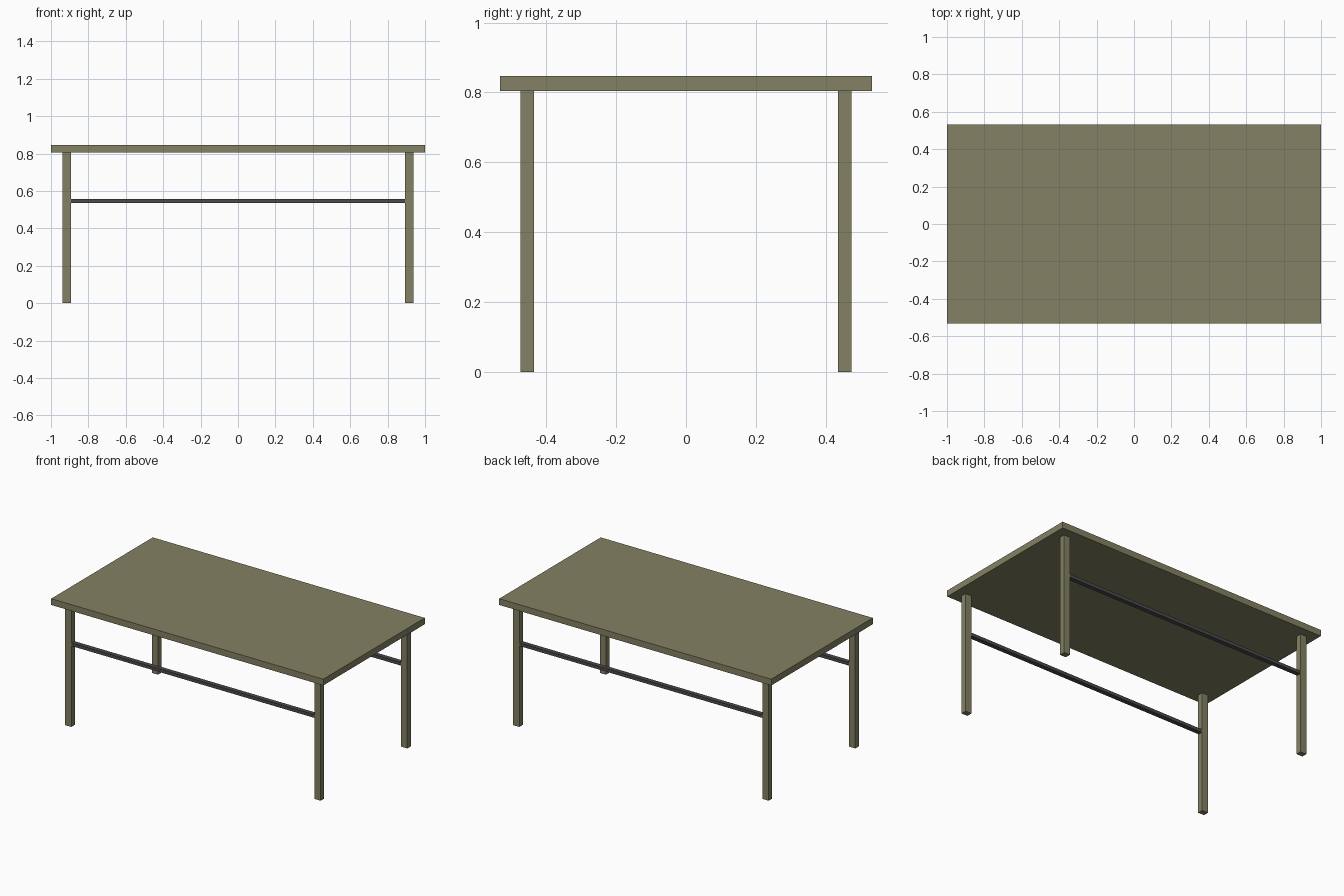
import bpy

if "Cube" in bpy.data.objects:
    bpy.data.objects.remove(bpy.data.objects["Cube"])

def material(name, color):
    m = bpy.data.materials.new(name)
    m.diffuse_color = (*color, 1.0)
    m.use_nodes = True
    m.node_tree.nodes["Principled BSDF"].inputs["Base Color"].default_value = m.diffuse_color
    return m

wood = material("olive_wood", (0.23, 0.22, 0.125))
metal = material("dark_metal", (0.07, 0.07, 0.075))

def box(name, lo, hi, mat):
    bpy.ops.mesh.primitive_cube_add(size=1, location=[(a + b) / 2 for a, b in zip(lo, hi)])
    ob = bpy.context.object
    ob.name = name
    ob.scale = [b - a for a, b in zip(lo, hi)]
    bpy.ops.object.transform_apply(location=False, rotation=False, scale=True)
    ob.data.materials.append(mat)
    return ob

TOP_Z, UNDER_Z = 0.847, 0.805
LEG_X, LEG_Y = 0.9165, 0.4545       # leg centres
HALF_X, HALF_Y = 0.0225, 0.0187     # leg half widths

# Table top
box("table_top", (-1, -0.533, UNDER_Z), (1, 0.533, TOP_Z), wood)

for side, sy in (("front", -1), ("back", 1)):
    y = sy * LEG_Y
    # Square-cut legs
    for end, sx in (("left", -1), ("right", 1)):
        x = sx * LEG_X
        box(f"{side}_{end}_leg", (x - HALF_X, y - HALF_Y, 0),
            (x + HALF_X, y + HALF_Y, UNDER_Z), wood)
    # Long rail between the legs
    inner = LEG_X - HALF_X
    box(f"{side}_rail", (-inner, y - 0.015, 0.536), (inner, y + 0.015, 0.557), metal)
